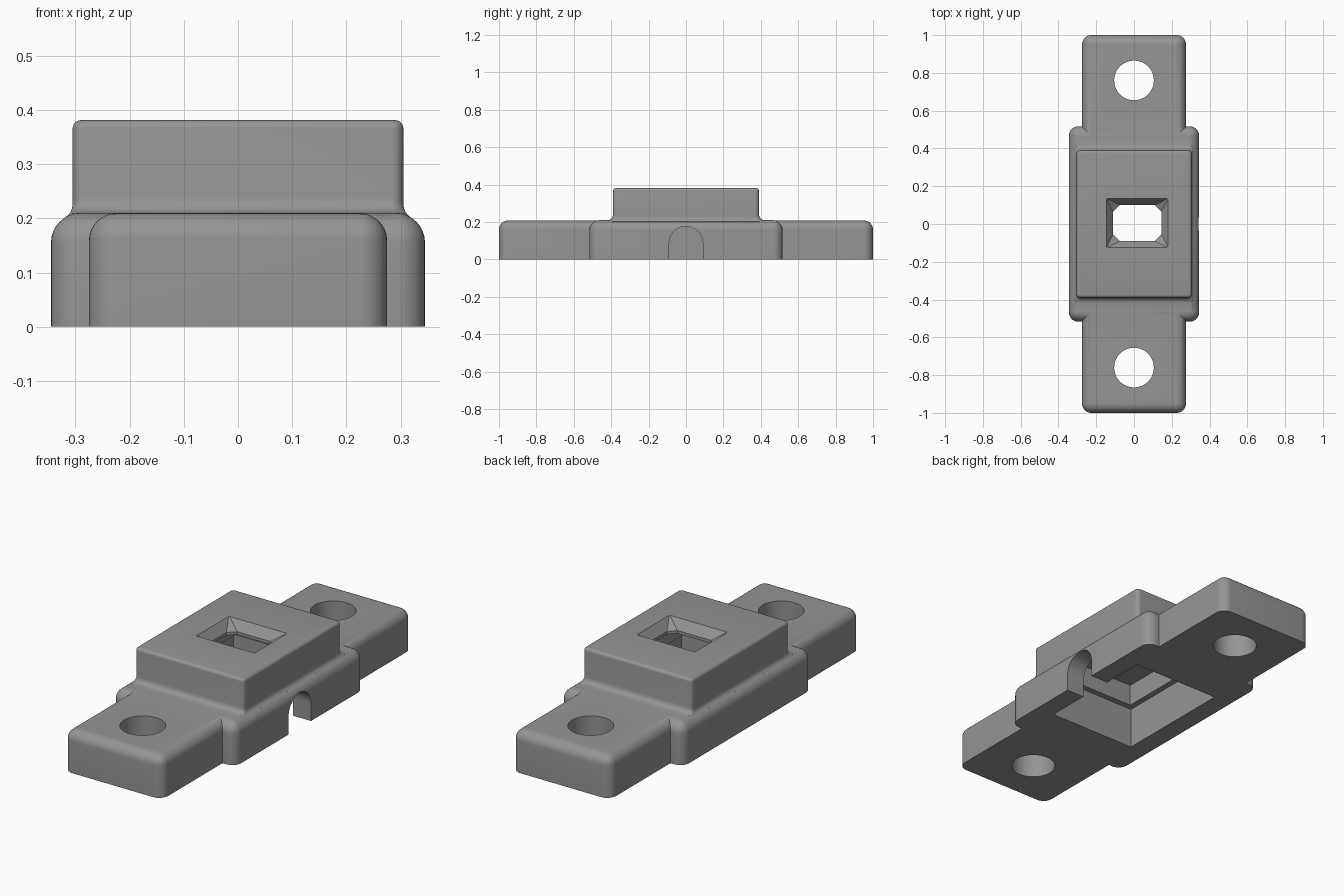
import bpy, bmesh, math

if "Cube" in bpy.data.objects:
    bpy.data.objects.remove(bpy.data.objects["Cube"])

grey = bpy.data.materials.new("plastic grey")
grey.diffuse_color = (0.3, 0.3, 0.3, 1)
grey.use_nodes = True
grey.node_tree.nodes["Principled BSDF"].inputs["Base Color"].default_value = grey.diffuse_color


def make(name, bm):
    bmesh.ops.recalc_face_normals(bm, faces=bm.faces)
    mesh = bpy.data.meshes.new(name)
    bm.to_mesh(mesh)
    bm.free()
    mesh.materials.append(grey)
    obj = bpy.data.objects.new(name, mesh)
    bpy.context.collection.objects.link(obj)
    return obj


def loft(name, rings):
    """Skin a stack of closed rings with equal point counts and cap both ends."""
    bm = bmesh.new()
    loops = [[bm.verts.new(p) for p in ring] for ring in rings]
    n = len(loops[0])
    for a, b in zip(loops, loops[1:]):
        for i in range(n):
            j = (i + 1) % n
            bm.faces.new((a[i], a[j], b[j], b[i]))
    bm.faces.new(loops[0])
    bm.faces.new(loops[-1])
    return make(name, bm)


def corner_ring(hx, hy, r, z, cx=0.0, cy=0.0, steps=8):
    """Rectangle ring with rounded corners (steps=1 gives chamfers)."""
    pts = []
    for q, (sx, sy) in enumerate(((1, 1), (-1, 1), (-1, -1), (1, -1))):
        for k in range(steps + 1):
            a = math.pi / 2 * (q + k / steps)
            pts.append((cx + sx * (hx - r) + r * math.cos(a),
                        cy + sy * (hy - r) + r * math.sin(a), z))
    return pts


def rounded_top(hx, hy, corner, top, r, steps=8):
    """Rings of a quarter-round edge leading up to a flat top."""
    rings = []
    for k in range(steps + 1):
        a = math.pi / 2 * k / steps
        inset = r * (1 - math.cos(a))
        rings.append(corner_ring(hx - inset, hy - inset, max(corner - inset, 0.003),
                                 top - r + r * math.sin(a)))
    return rings


def box(name, x0, x1, y0, y1, z0, z1):
    return loft(name, [[(x0, y0, z), (x1, y0, z), (x1, y1, z), (x0, y1, z)] for z in (z0, z1)])


def combine(target, tool, operation):
    mod = target.modifiers.new(operation.title(), 'BOOLEAN')
    mod.operation, mod.object, mod.solver = operation, tool, 'EXACT'
    bpy.context.view_layer.objects.active = target
    bpy.ops.object.modifier_apply(modifier=mod.name)
    bpy.data.objects.remove(tool)


# Long mounting plate and wider middle body
housing = loft("sensor_housing", [corner_ring(0.275, 1, 0.05, -0.02)]
               + rounded_top(0.275, 1, 0.05, 0.209, 0.05))
middle = loft("middle_body", [corner_ring(0.345, 0.517, 0.05, -0.03)]
              + rounded_top(0.345, 0.517, 0.05, 0.21, 0.055))

# Raised block with a concave fillet at its foot
r, foot = 0.03, [corner_ring(0.315, 0.42, 0.04, 0.15)]
for k in range(9):
    a = math.radians(58) * (1 - k / 8)
    z = 0.227 - r * math.sin(a)
    dy = min(1, max(0, (0.24 - z) / r))
    foot.append(corner_ring(0.305 + r * (1 - math.cos(a)),
                            0.39 + r * (1 - math.sqrt(1 - dy * dy)), 0.025, z))
foot.append(corner_ring(0.305, 0.39, 0.02, 0.24))
raised = loft("raised_block", foot + rounded_top(0.305, 0.39, 0.02, 0.381, 0.015, 5))
combine(housing, middle, 'UNION')
combine(housing, raised, 'UNION')

# Flat underside
combine(housing, box("floor_cutter", -2, 2, -2, 2, -1, 0), 'DIFFERENCE')

# Stepped pocket open at the bottom
combine(housing, box("pocket_cutter", -0.245, 0.245, -0.315, 0.315, -0.1, 0.21), 'DIFFERENCE')
combine(housing, box("upper_pocket_cutter", -0.215, 0.215, -0.285, 0.285, 0.15, 0.32), 'DIFFERENCE')

# Tapered window with chamfered inner corners
window = loft("window_cutter", [
    corner_ring(0.1275, 0.095, 0.035, 0.29, 0.0175, 0.005, 1),
    corner_ring(0.1275, 0.095, 0.035, 0.335, 0.0175, 0.005, 1),
    corner_ring(0.1625, 0.13, 0.002, 0.381, 0.0175, 0.005, 1),
    corner_ring(0.1625, 0.13, 0.002, 0.45, 0.0175, 0.005, 1)])
combine(housing, window, 'DIFFERENCE')

# Screw holes
for y in (-0.76, 0.76):
    hole = loft("hole_cutter", [[(0.105 * math.cos(math.tau * i / 48),
                                  y + 0.105 * math.sin(math.tau * i / 48), z)
                                 for i in range(48)] for z in (-0.1, 0.4)])
    combine(housing, hole, 'DIFFERENCE')

# Arched cable exit on the right side only
arch = [(0.09, -0.1)] + [(0.09 * math.cos(math.pi * i / 24), 0.087 + 0.09 * math.sin(math.pi * i / 24))
                         for i in range(25)] + [(-0.09, -0.1)]
combine(housing, loft("arch_cutter", [[(x, y, z) for y, z in arch] for x in (0.1, 0.5)]), 'DIFFERENCE')

# Smooth rounds, sharp corners
bpy.ops.object.select_all(action='DESELECT')
housing.select_set(True)
bpy.context.view_layer.objects.active = housing
bpy.ops.object.shade_smooth_by_angle(angle=math.radians(30))
